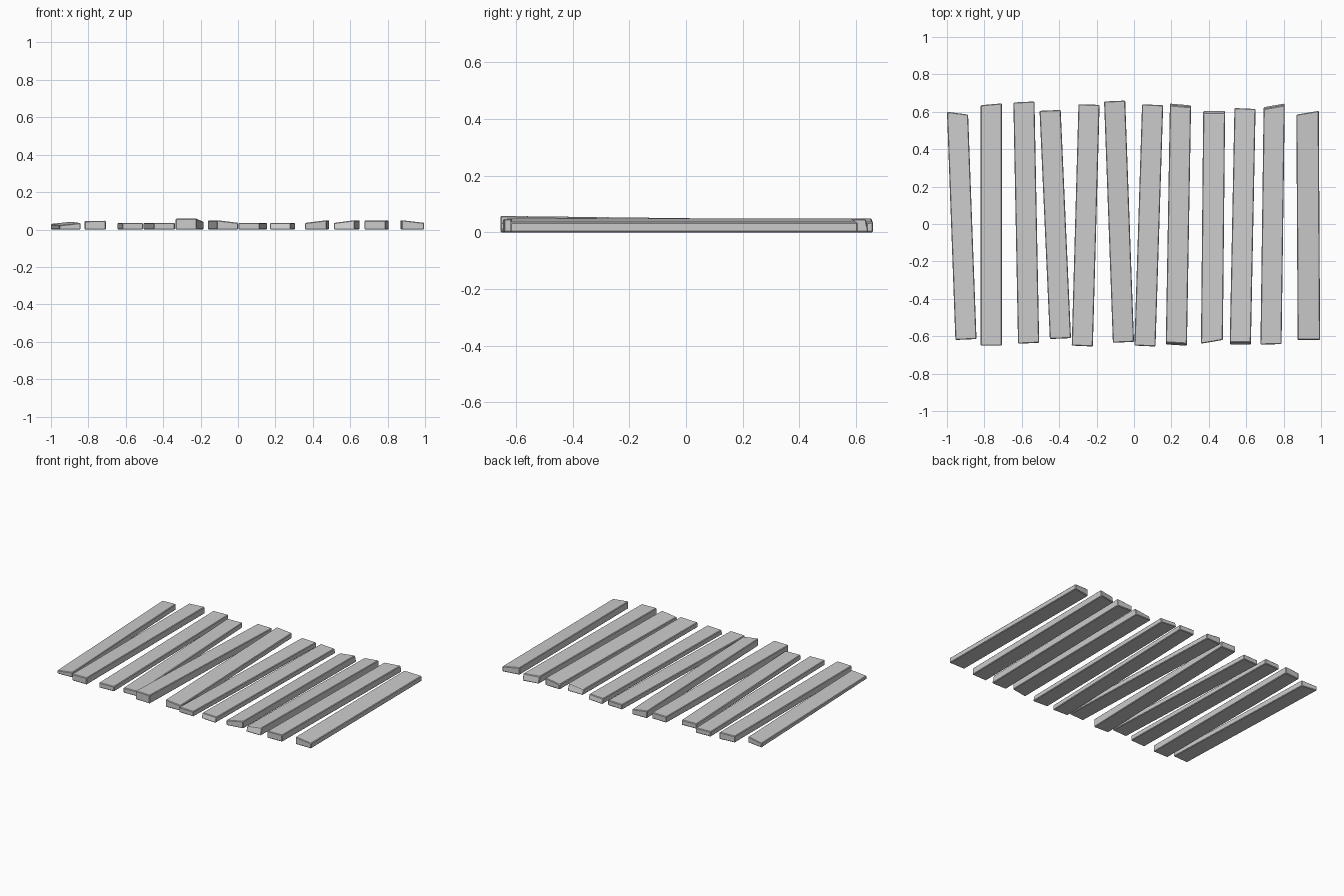
import bpy
import bmesh

default_cube = bpy.data.objects.get("Cube")
if default_cube:
    bpy.data.objects.remove(default_cube, do_unlink=True)

# Single weathered grey for every plank
grey = bpy.data.materials.new("weathered_grey")
grey.use_nodes = True
grey.diffuse_color = (0.6, 0.6, 0.6, 1)
shader = grey.node_tree.nodes["Principled BSDF"]
shader.inputs["Base Color"].default_value = grey.diffuse_color
shader.inputs["Roughness"].default_value = 0.8


def make_plank(name, back_x, front_x, back_y, front_y, height,
               width=0.113, front_rise=0.0, back_lean=0.0, front_lean=0.0):
    """Crooked board: each pair holds its left-edge and right-edge value in
    plan, and lean pulls the top edge of an end inwards."""
    bm = bmesh.new()
    bmesh.ops.create_cube(bm, size=1)
    for v in bm.verts:
        side = int(v.co.x > 0)
        top = v.co.z > 0
        is_back = v.co.y > 0
        x = (back_x if is_back else front_x) + side * width
        if is_back:
            y = back_y[side] - (back_lean if top else 0)
        else:
            y = front_y[side] + (front_lean if top else 0)
        z = 0.0
        if top:
            z = height[side] + (0 if is_back else front_rise)
        v.co = (x, y, z)
    bmesh.ops.recalc_face_normals(bm, faces=bm.faces)
    mesh = bpy.data.meshes.new(name)
    bm.to_mesh(mesh)
    bm.free()
    mesh.materials.append(grey)
    plank = bpy.data.objects.new(name, mesh)
    bpy.context.collection.objects.link(plank)
    # Slightly worn edges
    worn = plank.modifiers.new("worn_edges", "BEVEL")
    worn.width = 0.004
    worn.segments = 1
    worn.limit_method = "ANGLE"
    return plank


# Planks in order from the right-hand end of the row to the left
planks = [
    dict(back_x=-1, front_x=-.955, back_y=(.6, .585), front_y=(-.62, -.615),
         height=(.03, .042), front_rise=-.007),
    dict(back_x=-.82, front_x=-.82, back_y=(.635, .645), front_y=(-.65, -.65),
         height=(.045, .047)),
    dict(back_x=-.645, front_x=-.62, back_y=(.65, .655), front_y=(-.64, -.635),
         height=(.035, .035)),
    dict(back_x=-.505, front_x=-.45, back_y=(.605, .61), front_y=(-.615, -.61),
         height=(.035, .035)),
    dict(back_x=-.297, front_x=-.333, back_y=(.64, .637), front_y=(-.65, -.655),
         height=(.042, .042), front_rise=.016),
    dict(back_x=-.16, front_x=-.113, back_y=(.655, .66), front_y=(-.635, -.63),
         height=(.05, .036)),
    dict(back_x=.043, front_x=.002, back_y=(.64, .635), front_y=(-.65, -.655),
         height=(.035, .035)),
    dict(back_x=.192, front_x=.17, back_y=(.645, .635), front_y=(-.645, -.652),
         height=(.035, .035), back_lean=.01, front_lean=.012),
    dict(back_x=.37, front_x=.358, back_y=(.605, .605), front_y=(-.64, -.62),
         height=(.035, .05), width=.117, back_lean=.015),
    dict(back_x=.537, front_x=.512, back_y=(.62, .615), front_y=(-.645, -.645),
         height=(.035, .05), front_lean=.016),
    dict(back_x=.693, front_x=.676, back_y=(.625, .645), front_y=(-.645, -.642),
         height=(.047, .047), back_lean=.01),
    dict(back_x=.868, front_x=.875, back_y=(.585, .605), front_y=(-.62, -.62),
         height=(.05, .036), width=.12),
]
for number, shape in enumerate(planks, start=1):
    make_plank(f"plank_{number}", **shape)
